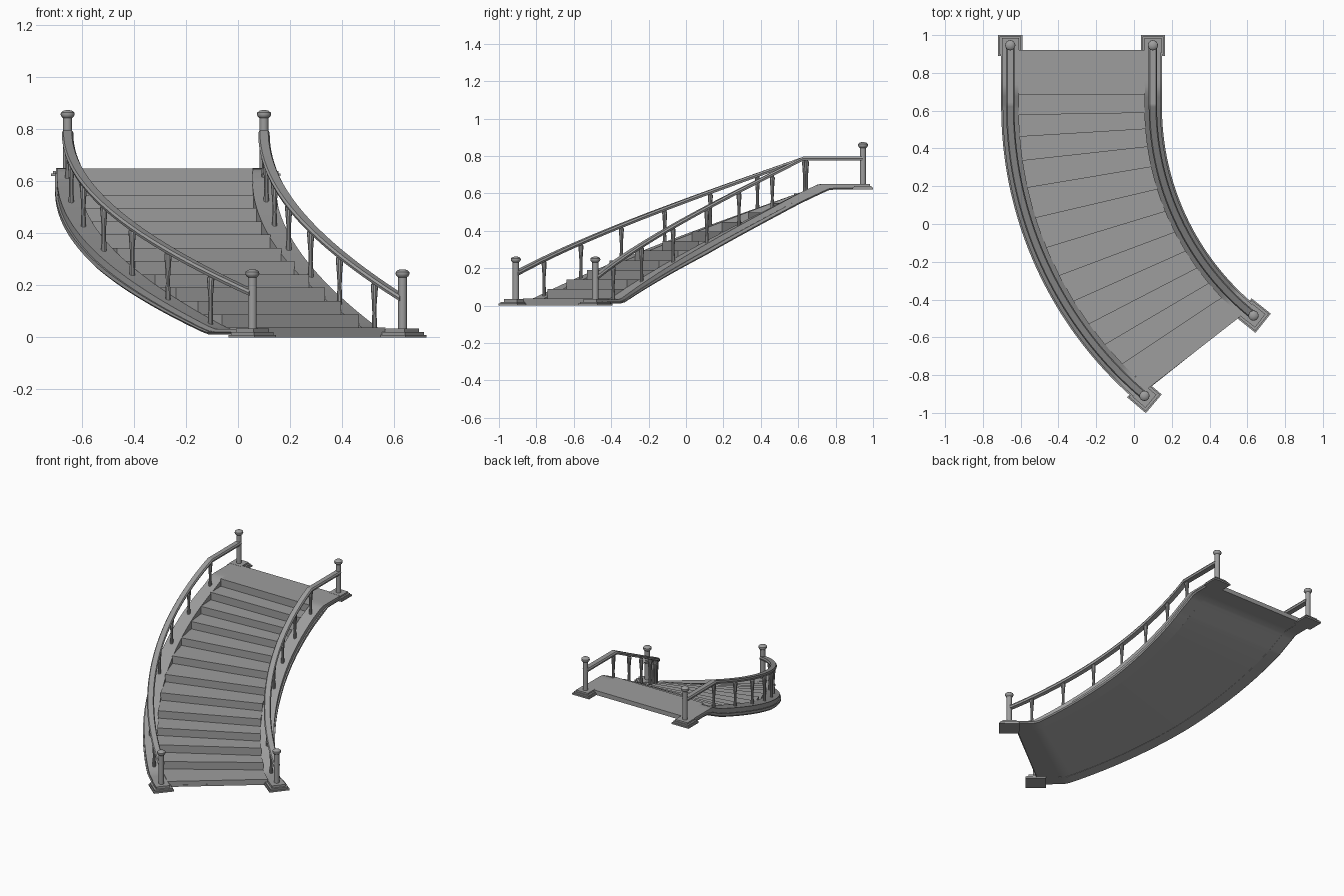
import bpy, bmesh
from math import sin, cos, pi
from mathutils import Matrix

if "Cube" in bpy.data.objects:
    bpy.data.objects.remove(bpy.data.objects["Cube"])

# Two plan curves: centre x, radius, station of the bottom post, outward sign
SIDES = {"outer": (1.348, 2.003, -0.79, 1), "inner": (1.512, 1.412, -1.02, -1)}
CY, STEP, TOP_I = 0.62, 0.128, 7.63

GREY = bpy.data.materials.new("stone_grey")
GREY.diffuse_color = (0.34, 0.34, 0.34, 1)
GREY.use_nodes = True
GREY.node_tree.nodes["Principled BSDF"].inputs["Base Color"].default_value = GREY.diffuse_color


def plan(side, i, off=0.0):
    """Plan point at baluster station i; off is measured away from the stair."""
    cx, r, _, sg = SIDES[side]
    r += off * sg
    if i > 6:
        return cx - r, CY + (i - 6) * 0.2
    a = (6 - i) * STEP
    return cx - r * cos(a), CY - r * sin(a)


def clamp(v, lo, hi):
    return max(lo, min(hi, v))


def z_top(i):
    return clamp(0.047 + 0.0935 * i, 0.032, 0.65)


def z_bot(i):
    depth = 0.034 + 0.024 * clamp(i / 3, 0, 1)
    return clamp(0.047 + 0.0935 * i - depth, 0.012, 0.62)


def rail_z(i):
    return 0.243 + 0.09 * min(i, 6.05)


def stations(a, b, n=56):
    vals = [a + (b - a) * k / n for k in range(n + 1)] + [6.0, 6.05]
    return sorted(set(vals))


def finish(name, bm, smooth=True):
    bmesh.ops.recalc_face_normals(bm, faces=bm.faces)
    me = bpy.data.meshes.new(name)
    bm.to_mesh(me)
    bm.free()
    me.materials.append(GREY)
    ob = bpy.data.objects.new(name, me)
    bpy.context.collection.objects.link(ob)
    if smooth:
        bpy.context.view_layer.objects.active = ob
        bpy.ops.object.select_all(action='DESELECT')
        ob.select_set(True)
        bpy.ops.object.shade_smooth_by_angle(angle=0.6)
    return ob


def loft(name, rings, closed=True):
    bm = bmesh.new()
    vs = [[bm.verts.new(p) for p in r] for r in rings]
    n = len(rings[0])
    for a, b in zip(vs, vs[1:]):
        for k in range(n if closed else n - 1):
            j = (k + 1) % n
            bm.faces.new((a[k], a[j], b[j], b[k]))
    if closed:
        bm.faces.new(vs[0])
        bm.faces.new(vs[-1])
    return finish(name, bm)


def lathe(name, x, y, z0, profile, seg=16):
    rings = [[(x + r * cos(2 * pi * k / seg), y + r * sin(2 * pi * k / seg), z0 + z)
              for k in range(seg)] for r, z in profile]
    return loft(name, rings)


def pad(name, x, y, z, ang, tiers):
    bm = bmesh.new()
    for hx, hy, z0, z1 in tiers:
        m = (Matrix.Translation((x, y, z + (z0 + z1) / 2)) @ Matrix.Rotation(ang, 4, 'Z')
             @ Matrix.Diagonal((2 * hx, 2 * hy, z1 - z0, 1)))
        bmesh.ops.create_cube(bm, size=1, matrix=m)
    return finish(name, bm, False)


POST = [(0.017, 0), (0.017, 0.198), (0.023, 0.203), (0.027, 0.211), (0.026, 0.219),
        (0.018, 0.226), (0.006, 0.229)]
BALUSTER = [(0.010, -0.02), (0.010, 0.02), (0.008, 0.05), (0.009, 0.09),
            (0.012, 0.13), (0.014, 0.155), (0.014, 0.164), (0.010, 0.168), (0.010, 0.185)]
RAIL = [(-0.018, -0.012), (0.018, -0.012), (0.022, 0.0), (0.016, 0.010),
        (-0.016, 0.010), (-0.022, 0.0)]

for side, (cx, r, i0, sg) in SIDES.items():
    # closed stringer with a stepped outer moulding
    rings = []
    for i in stations(i0, TOP_I):
        t, b = z_top(i), z_bot(i)
        m = b + (t - b) * 0.45
        rings.append([(*plan(side, i, o), z) for o, z in
                      ((-0.045, b), (0.040, b), (0.048, b + 0.008), (0.048, m),
                       (0.040, m), (0.040, t), (-0.045, t))])
    loft(side + "_stringer", rings)

    # handrail
    loft(side + "_handrail", [[(*plan(side, i, o), rail_z(i) + z) for o, z in RAIL]
                              for i in stations(i0, TOP_I)])

    # balusters
    for k in range(7):
        i = k + (0.07 if side == "outer" else min(0.12 * k - 0.22, 0.12))
        lathe(f"{side}_baluster_{k}", *plan(side, i), rail_z(i) - 0.183, BALUSTER, 10)

    # newel posts and their stepped base pads
    x, y = plan(side, i0)
    lathe(side + "_bottom_post", x, y, 0.033, POST)
    pad(side + "_bottom_pad", x, y, 0, (6 - i0) * STEP,
        [(0.065, 0.065, 0, 0.01), (0.058, 0.058, 0.01, 0.02), (0.045, 0.045, 0.02, 0.035)])
    x, y = plan(side, TOP_I)
    lathe(side + "_top_post", x, y, 0.645, POST)
    pad(side + "_top_pad", x, 0.945, 0.62, 0,
        [(0.064, 0.055, 0, 0.01), (0.056, 0.048, 0.01, 0.02), (0.045, 0.04, 0.02, 0.031)])


def across(i, z, off):
    return [(*plan("outer", i, off), z), (*plan("inner", i, off), z)]


# steps and landing as one zigzag strip; risers are closer together near the top
IN, END, N = -0.043, 7.5, 12
risers = [-0.75, 0.0, 0.55, 1.1, 1.68, 2.3, 2.95, 3.62, 4.28, 4.86, 5.37, 5.83, 6.33]
path = [(risers[0], 0.0)]
for k, i in enumerate(risers):
    z = 0.65 - 0.051 * (N - k)
    nxt = risers[k + 1] if k < N else END
    path += [(i, z), (nxt, z)]
path.append((END, 0.62))
bm = bmesh.new()
rows = [[bm.verts.new(p) for p in across(i, z, IN)] for i, z in path]
for a, b in zip(rows, rows[1:]):
    bm.faces.new((a[0], a[1], b[1], b[0]))
# step ends, so each tread reads as a solid block
for k, i in enumerate(risers[:-1]):
    z, n = path[2 * k + 1][1], risers[k + 1]
    for s in (0, 1):
        pts = [across(i, z_bot(i), IN)[s], across(n, z_bot(n), IN)[s],
               across(n, z, IN)[s], across(i, z, IN)[s]]
        if z > z_bot(n):
            bm.faces.new([bm.verts.new(p) for p in pts])
finish("steps_and_landing", bm, False)

# smooth underside
loft("underside", [across(i, z_bot(i) + 0.001, -0.03) for i in stations(-0.75, END)], False)
